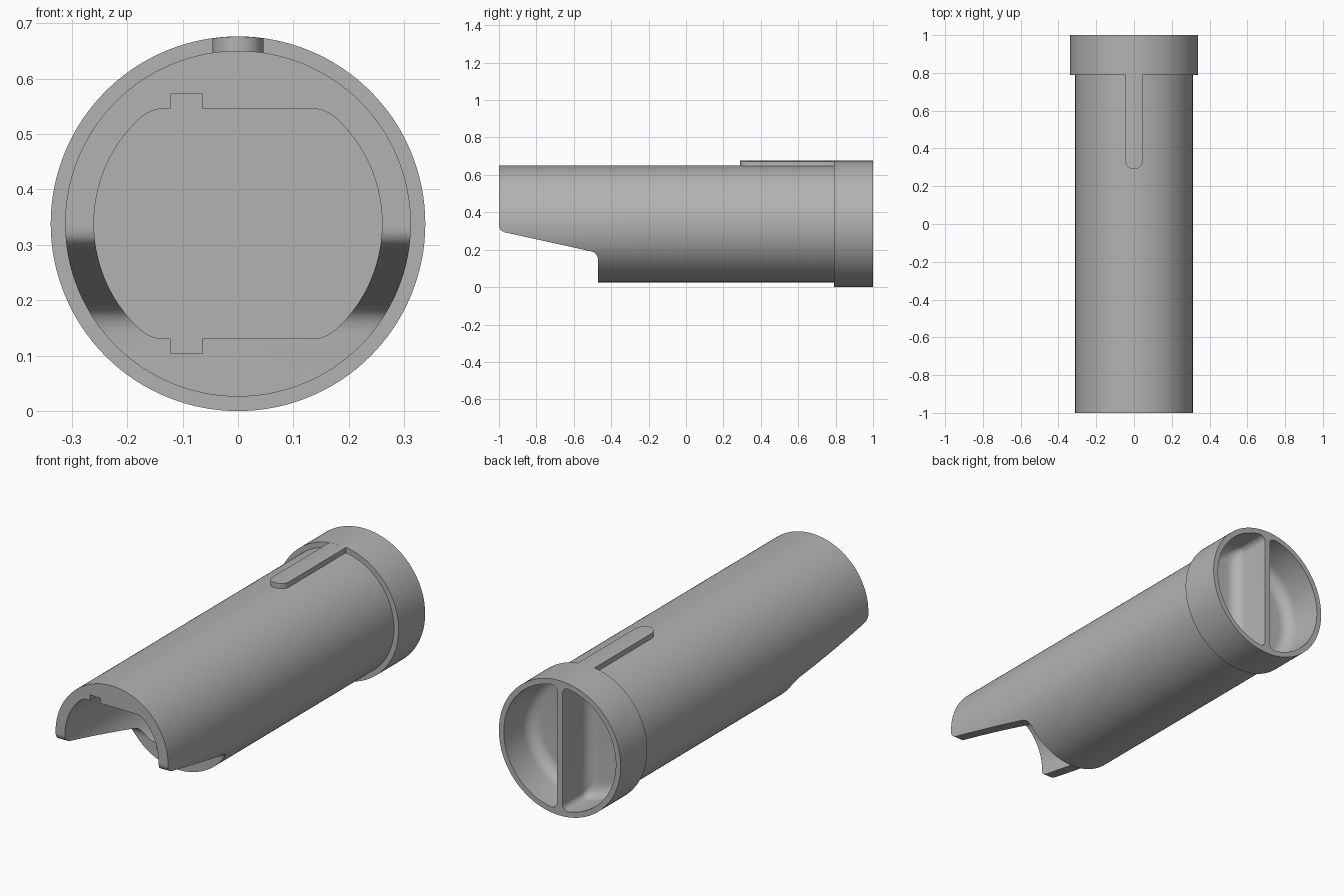
import bpy, bmesh, math
from mathutils import Vector

if "Cube" in bpy.data.objects:
    bpy.data.objects.remove(bpy.data.objects["Cube"])

CZ = 0.338                     # height of the tube axis
BODY_R, COLLAR_R = 0.312, 0.338
COLLAR_Y = 0.79

grey = bpy.data.materials.new("plain grey")
grey.diffuse_color = (0.45, 0.45, 0.45, 1)
grey.use_nodes = True
grey.node_tree.nodes["Principled BSDF"].inputs["Base Color"].default_value = grey.diffuse_color


def loft(name, rings):
    """Closed solid from a list of rings with equal point counts."""
    bm = bmesh.new()
    vs = [[bm.verts.new(p) for p in r] for r in rings]
    n = len(rings[0])
    for a, b in zip(vs, vs[1:]):
        for i in range(n):
            bm.faces.new((a[i], a[(i + 1) % n], b[(i + 1) % n], b[i]))
    bm.faces.new(vs[0])
    bm.faces.new(vs[-1])
    bmesh.ops.recalc_face_normals(bm, faces=bm.faces)
    me = bpy.data.meshes.new(name)
    bm.to_mesh(me)
    bm.free()
    me.materials.append(grey)
    ob = bpy.data.objects.new(name, me)
    bpy.context.collection.objects.link(ob)
    return ob


def boolean(ob, other, op):
    m = ob.modifiers.new(op, 'BOOLEAN')
    m.operation, m.object, m.solver = op, other, 'EXACT'
    bpy.context.view_layer.objects.active = ob
    bpy.ops.object.modifier_apply(modifier=m.name)
    bpy.data.objects.remove(other)


def arc(cx, cy, r, a0, a1, n):
    return [(cx + r * math.cos(a0 + (a1 - a0) * i / n),
             cy + r * math.sin(a0 + (a1 - a0) * i / n)) for i in range(n + 1)]


def bezier(p0, p1, p2, n=8):
    p0, p1, p2 = Vector(p0), Vector(p1), Vector(p2)
    return [tuple(p0 * (1 - t) ** 2 + p1 * 2 * t * (1 - t) + p2 * t * t)
            for t in (i / n for i in range(n + 1))]


def at_y(pts, y):
    return [(x, y, CZ + z) for x, z in pts]


def circle(r):
    return arc(0, 0, r, 0, math.tau, 128)[:-1]


# Tube with a wider collar at the back
tube = loft("tube_housing", [at_y(circle(r), y) for r, y in
            ((BODY_R, -1), (BODY_R, COLLAR_Y), (COLLAR_R, COLLAR_Y), (COLLAR_R, 1))])

# Locating rib on top, curved flush with the collar
half = 0.046
plan = arc(0, 0.29 + half, half, math.pi, math.tau, 24) + [(half, 0.81), (-half, 0.81)]
rib = loft("rib", [[(x, y, z) for x, y in plan] for z in (0.6, 0.75)])
boolean(rib, loft("rib_limit", [at_y(circle(COLLAR_R - 0.0003), y) for y in (0.2, 0.9)]),
        'INTERSECT')
boolean(tube, rib, 'UNION')

# Front cavity: flattened circle with two keyway notches
R, flat, notch = 0.26, 0.207, 0.234
a = math.radians(46)
p = (R * math.cos(a), R * math.sin(a))
corner = bezier(p, (0.159, flat), (0.138, flat))
right_top = arc(0, 0, R, 0, a, 24)[:-1] + corner
top = right_top + [(-0.064, flat), (-0.064, notch), (-0.122, notch), (-0.122, flat)]
top += [(-x, z) for x, z in reversed(right_top)]
outline = top + [(x, -z) for x, z in reversed(top[1:-1])]
boolean(tube, loft("cavity", [at_y(outline, y) for y in (-1.1, 0.72)]), 'DIFFERENCE')

# Sloped cutaway under the front end
side = [(-1.1, -0.1), (-1.1, 0.36), (-1.0, 0.36)]
side += bezier((-1.0, 0.33), (-1.0, 0.299), (-0.96, 0.291))
side += bezier((-0.51, 0.192), (-0.47, 0.183), (-0.47, 0.14))
side += [(-0.47, -0.1)]
boolean(tube, loft("cutaway", [[(x, y, z) for y, z in side] for x in (-0.5, 0.5)]),
        'DIFFERENCE')


# Two D-shaped dished pockets in the back, divided by an upright wall
def d_shape(inset, s):
    r, h, c = 0.311 - inset, 0.015 + inset, 0.03
    cx = h + c
    cy = math.sqrt((r - c) ** 2 - cx ** 2)
    phi = math.atan2(cy, cx)
    pts = arc(0, 0, r, -phi, phi, 60)[1:-1]
    pts += arc(cx, cy, c, phi, math.pi, 10)
    pts += arc(cx, -cy, c, math.pi, math.tau - phi, 10)
    return [(s * x, z) for x, z in pts]


for s in (1, -1):
    f = 0.06
    rings = [at_y(d_shape(0, s), 1.05)]
    for i in range(9):
        t = math.pi / 2 * i / 8
        rings.append(at_y(d_shape(f * (1 - math.cos(t)), s), 0.85 - f * math.sin(t)))
    boolean(tube, loft("pocket", rings), 'DIFFERENCE')

# Smooth the curved walls, keep the edges crisp
bpy.ops.object.select_all(action='DESELECT')
tube.select_set(True)
bpy.context.view_layer.objects.active = tube
bpy.ops.object.shade_smooth_by_angle(angle=math.radians(30))
